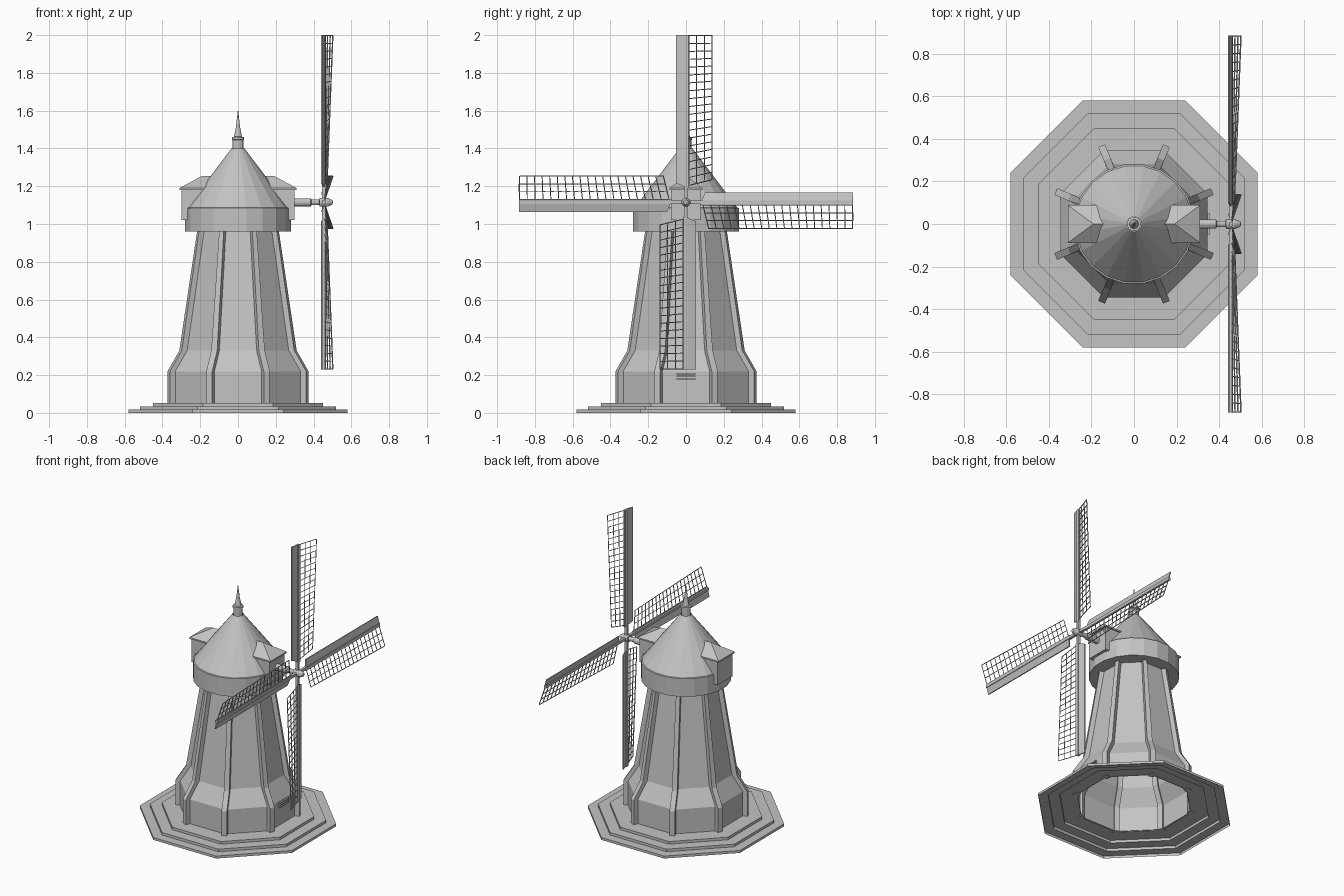
import bpy, bmesh, math
from mathutils import Vector, Matrix

if "Cube" in bpy.data.objects:
    bpy.data.objects.remove(bpy.data.objects["Cube"])

stone = bpy.data.materials.new("plain grey")
stone.diffuse_color = (0.55, 0.55, 0.55, 1)
stone.use_nodes = True
stone.node_tree.nodes["Principled BSDF"].inputs["Base Color"].default_value = stone.diffuse_color


def make(name, verts, faces, fix=True):
    bm = bmesh.new()
    vs = [bm.verts.new(v) for v in verts]
    for f in faces:
        bm.faces.new([vs[i] for i in f])
    if fix:
        bmesh.ops.recalc_face_normals(bm, faces=bm.faces)
    me = bpy.data.meshes.new(name)
    bm.to_mesh(me)
    bm.free()
    me.materials.append(stone)
    ob = bpy.data.objects.new(name, me)
    bpy.context.collection.objects.link(ob)
    return ob


def lathe(name, prof, n, mat=Matrix(), apothem=False):
    """Revolve (radius, height) points listed from bottom to top; flats face the axes."""
    k = 1 / math.cos(math.pi / n) if apothem else 1
    verts, faces = [], []
    for r, z in prof:
        for i in range(n):
            a = 2 * math.pi * (i + .5) / n
            verts.append(mat @ Vector((r * k * math.cos(a), r * k * math.sin(a), z)))
    for j in range(len(prof) - 1):
        for i in range(n):
            i2 = (i + 1) % n
            faces.append((j * n + i, j * n + i2, (j + 1) * n + i2, (j + 1) * n + i))
    return make(name, verts, faces, False)


def sweep(name, sections):
    """Skin a list of four-point sections into a closed bar."""
    verts = [p for s in sections for p in s]
    faces = [(0, 1, 2, 3), tuple(range(len(verts) - 4, len(verts)))]
    for j in range(len(sections) - 1):
        for i in range(4):
            i2 = (i + 1) % 4
            faces.append((4 * j + i, 4 * j + i2, 4 * j + 4 + i2, 4 * j + 4 + i))
    return make(name, verts, faces)


def box(name, lo, hi, mat=Matrix()):
    (x0, y0, z0), (x1, y1, z1) = lo, hi
    return sweep(name, [[mat @ Vector(p) for p in
                 ((x0, y0, z), (x1, y0, z), (x1, y1, z), (x0, y1, z))] for z in (z0, z1)])


# stepped octagonal base, open underneath
lathe("base_steps", [(.58, 0), (.58, .017), (.52, .017), (.52, .035),
                     (.45, .035), (.45, .053), (.34, .053)], 8, apothem=True)

# tower walls and corner ribs
wall = [(.345, .05), (.345, .22), (.282, .33), (.188, .97)]
lathe("tower", wall, 8, apothem=True)
for i in range(8):
    rot = Matrix.Rotation(math.pi * (i + .5) / 4, 4, 'Z')
    secs = []
    for a, z in wall:
        r = a / math.cos(math.pi / 8)
        w = .017 if z < .5 else .013
        secs.append([rot @ Vector(p) for p in ((r - .02, -w, z), (r + .024, -w, z),
                                               (r + .024, w, z), (r - .02, w, z))])
    sweep("corner_rib", secs)

# grille low on the sail side
for k in range(3):
    box("grille_slat", (.34, -.05, .175 + .014 * k), (.355, .05, .183 + .014 * k))

# cap with band, cone roof and finial
lathe("cap", [(.19, .96), (.283, .96), (.283, 1.085), (.275, 1.087), (.035, 1.4)], 20)
lathe("finial", [(.03, 1.39), (.03, 1.445), (.034, 1.447), (.034, 1.46), (.022, 1.462),
                 (.012, 1.51), (.001, 1.6)], 12)

# hip-roofed dormers front and back of the cap
for s in (0, 1):
    rot = Matrix.Rotation(math.pi * s, 4, 'Z')
    box("dormer_wall", (.12, -.08, 1.02), (.298, .08, 1.185), rot)
    pts = [(.1, -.088, 1.18), (.31, -.088, 1.18), (.31, .088, 1.18), (.1, .088, 1.18),
           (.1, -.088, 1.19), (.31, -.088, 1.19), (.31, .088, 1.19), (.1, .088, 1.19),
           (.1, 0, 1.255), (.19, 0, 1.255)]
    make("dormer_roof", [rot @ Vector(p) for p in pts],
         [(0, 1, 2, 3), (0, 1, 5, 4), (1, 2, 6, 5), (2, 3, 7, 6),
          (4, 5, 9, 8), (5, 6, 9), (6, 7, 8, 9), (0, 4, 8, 7, 3)])

# wind shaft and hub
HUB = Matrix.Translation((0, 0, 1.115))
lathe("wind_shaft", [(.022, .28), (.022, .385), (.015, .39), (.015, .43), (.024, .432),
                     (.024, .475), (.012, .5), (.001, .502)], 12,
      HUB @ Matrix.Rotation(math.pi / 2, 4, 'Y'))

# four sails: spar, solid leading board, twisted lattice
TIP, ROWS, COLS = .885, 19, 3
for q in range(4):
    m = HUB @ Matrix.Rotation(-math.pi / 2 * q, 4, 'X')
    box("sail_spar", (.445, -.009, 0), (.463, .009, TIP), m)
    secs = []
    for r0, r1 in ((.1, .075), (TIP, TIP)):
        secs.append([m @ Vector(p) for p in ((.440, -.052, r0), (.447, -.052, r0),
                                             (.465, .014, r1), (.458, .014, r1))])
    sweep("sail_board", secs)
    verts, faces = [], []
    for i in range(ROWS + 1):
        for j in range(COLS + 1):
            v = j / COLS
            r0 = .09 + .03 * v
            r = r0 + (TIP - .003 - r0) * i / ROWS
            x = .46 + v * (.012 + .03 * i / ROWS)
            verts.append(m @ Vector((x, .015 + .123 * v, r)))
    for i in range(ROWS):
        for j in range(COLS):
            a = i * (COLS + 1) + j
            faces.append((a, a + 1, a + COLS + 2, a + COLS + 1))
    lat = make("sail_lattice", verts, faces)
    mod = lat.modifiers.new("bars", 'WIREFRAME')
    mod.thickness = .007
    mod.use_boundary = True
    mod.use_even_offset = False
